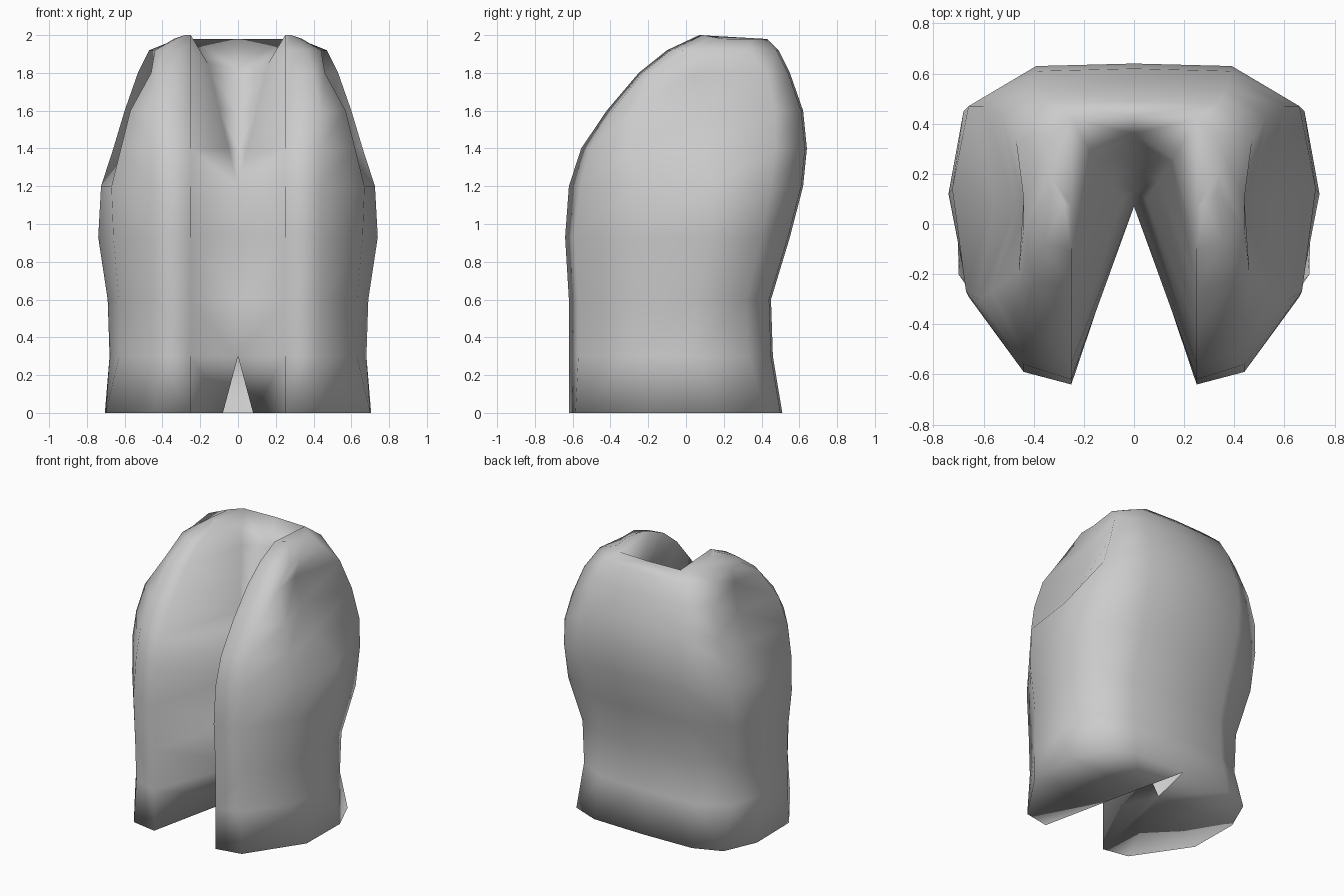
import bpy, bmesh

if "Cube" in bpy.data.objects:
    bpy.data.objects.remove(bpy.data.objects["Cube"])

# Half cross-sections from bottom to top:
# z, inner fold y, front crest y, then (x, y) of front corner, front side,
# side, back side, back corner
SECTIONS = [
    (0.00, .16, -.62, (.44, -.585), (.70, -.20), (.705, .18), (.60, .42), (.40, .50)),
    (0.30, .08, -.62, (.43, -.57), (.63, -.28), (.68, .05), (.60, .33), (.38, .45)),
    (0.60, .10, -.62, (.44, -.57), (.63, -.28), (.69, .05), (.62, .32), (.38, .44)),
    (0.93, .20, -.64, (.44, -.59), (.66, -.29), (.74, .12), (.68, .40), (.38, .54)),
    (1.20, .07, -.62, (.44, -.56), (.67, -.27), (.725, .14), (.68, .45), (.39, .61)),
    (1.40, .13, -.555, (.44, -.51), (.62, -.30), (.56, .09), (.66, .47), (.39, .63)),
    (1.60, .23, -.42, (.44, -.39), (.57, -.27), (.47, .07), (.60, .47), (.38, .61)),
    (1.80, .34, -.25, (.40, -.23), (.46, -.19), (.43, .05), (.53, .43), (.37, .54)),
    (1.92, .36, -.10, (.36, -.08), (.44, -.02), (.44, .10), (.47, .33), (.34, .48)),
    (2.00, .36, .07, (.28, .09), (.33, .12), (.34, .20), (.32, .35), (.25, .42)),
]

bm = bmesh.new()
rings = []
for z, fold, crest, *outer in SECTIONS:
    gap = .08 if z == 0 else 0                      # slit at the hem
    v = max(gap, .16 * min(max(z - 1.2, 0), .65) / .65)   # widening neck opening
    back = 1.98 if z == 2 else z
    pts = [(gap, fold, min(z, 1.82)),
           (v, fold - .6 * (v - gap), min(z, 1.85)),
           (.25, crest, z)]
    pts += [(x, y, z if i < 1 else back) for i, (x, y) in enumerate(outer)]
    pts.append((0, outer[-1][1] + .01, back))
    rings.append([bm.verts.new(p) for p in pts])

# Walls between the sections
for low, high in zip(rings, rings[1:]):
    for i in range(len(low) - 1):
        bm.faces.new((low[i], low[i + 1], high[i + 1], high[i]))

# Neck: back wall, inner slope, flat shoulder top
fold, mid, crest, corner, front, side, rear, back, spine = rings[-1]
bm.faces.new((fold, mid, back, spine))
bm.faces.new((mid, crest, back))
bm.faces.new((crest, corner, front, side, rear, back))

# Hem
hem = rings[0]
bm.faces.new([hem[0]] + hem[:1:-1])

bmesh.ops.remove_doubles(bm, verts=bm.verts[:], dist=.0015)
bmesh.ops.triangulate(bm, faces=[f for f in bm.faces if len(f.verts) > 4])

mesh = bpy.data.meshes.new("torso_shell")
bm.to_mesh(mesh)
bm.free()
for p in mesh.polygons:
    p.use_smooth = True

torso = bpy.data.objects.new("torso_shell", mesh)
bpy.context.collection.objects.link(torso)

# Left half
mirror = torso.modifiers.new("mirror", 'MIRROR')
mirror.use_axis[0] = True
mirror.use_clip = True
mirror.merge_threshold = .001

grey = bpy.data.materials.new("light_grey")
grey.diffuse_color = (.6, .6, .6, 1)
grey.use_nodes = True
grey.node_tree.nodes["Principled BSDF"].inputs["Base Color"].default_value = grey.diffuse_color
mesh.materials.append(grey)
